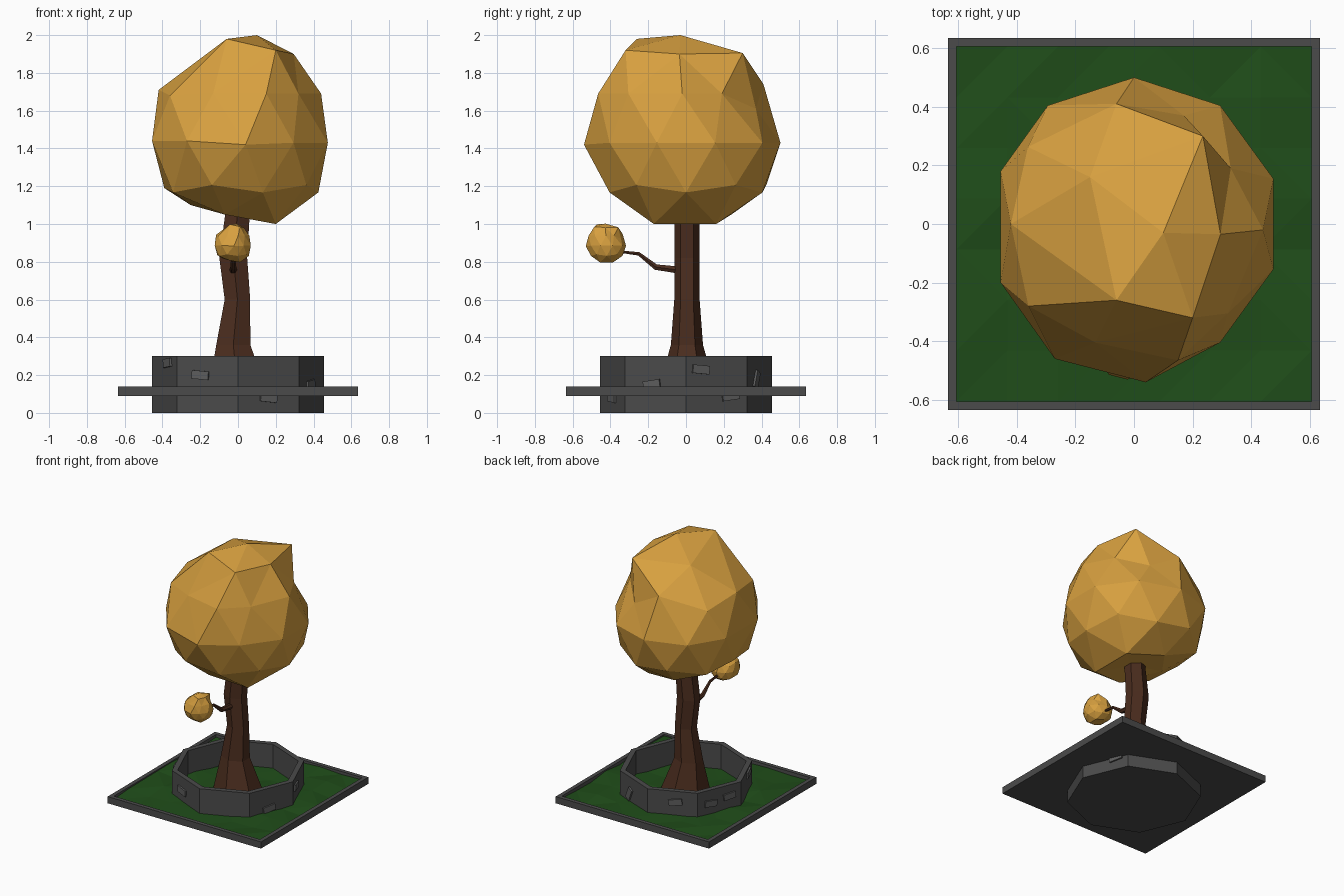
import bpy, bmesh, math, random
from mathutils import Vector, Matrix

if "Cube" in bpy.data.objects:
    bpy.data.objects.remove(bpy.data.objects["Cube"])

random.seed(4)


def material(name, rgb):
    m = bpy.data.materials.new(name)
    m.diffuse_color = (*rgb, 1)
    m.use_nodes = True
    m.node_tree.nodes["Principled BSDF"].inputs["Base Color"].default_value = m.diffuse_color
    return m


GOLD = material("gold_leaves", (0.68, 0.35, 0.05))
BARK = material("bark", (0.07, 0.026, 0.013))
GREEN = material("grass", (0.014, 0.075, 0.01))
STONE = material("dark_stone", (0.07, 0.07, 0.07))
BRICK = material("light_stone", (0.11, 0.11, 0.11))


def finish(name, bm, mat, fix_normals=True):
    if fix_normals:
        bmesh.ops.recalc_face_normals(bm, faces=bm.faces)
    me = bpy.data.meshes.new(name)
    bm.to_mesh(me)
    bm.free()
    me.materials.append(mat)
    ob = bpy.data.objects.new(name, me)
    bpy.context.collection.objects.link(ob)
    return ob


def loft(name, rings, mat, cap_start=True, cap_end=True):
    """Skin a list of equally sized point rings."""
    bm = bmesh.new()
    vs = [[bm.verts.new(p) for p in ring] for ring in rings]
    n = len(vs[0])
    for a, b in zip(vs, vs[1:]):
        for i in range(n):
            j = (i + 1) % n
            bm.faces.new((a[i], a[j], b[j], b[i]))
    if cap_start:
        bm.faces.new(vs[0][::-1])
    if cap_end:
        bm.faces.new(vs[-1])
    return finish(name, bm, mat)


def ring(n, rx, ry, z, cx=0, cy=0, turn=0):
    return [(cx + rx * math.cos(turn + math.tau * i / n),
             cy + ry * math.sin(turn + math.tau * i / n), z) for i in range(n)]


# Square tray with a raised border
R2 = math.sqrt(2)
loft("base_tray", [ring(4, r * R2, r * R2, z, turn=math.pi / 4) for r, z in
                   ((0.635, 0.09), (0.635, 0.14), (0.605, 0.14), (0.605, 0.10))], STONE)

# Gently uneven grass
bm = bmesh.new()
bmesh.ops.create_grid(bm, x_segments=7, y_segments=7, size=0.605)
for v in bm.verts:
    v.co.z = 0.122 + random.uniform(-0.012, 0.012)
bmesh.ops.triangulate(bm, faces=bm.faces)
finish("grass", bm, GREEN, False)

# Eight-sided planter wall, closed underneath
loft("planter_wall", [ring(8, r, r, z) for r, z in
                      ((0.455, 0), (0.455, 0.30), (0.415, 0.30), (0.415, 0.10))], STONE)

# Raised stones on the wall: face angle, offset along face, height, tilt
stones = [(247.5, -0.04, 0.20, -5), (202.5, 0.05, 0.265, 5), (292.5, 0.0, 0.08, -6),
          (337.5, -0.02, 0.15, 8), (22.5, -0.09, 0.23, -5), (22.5, 0.08, 0.09, 8),
          (67.5, -0.05, 0.175, 65), (112.5, 0.02, 0.22, 10), (157.5, -0.07, 0.20, -6),
          (157.5, 0.08, 0.22, 5)]
bm = bmesh.new()
for deg, s, z, tilt in stones:
    m = (Matrix.Rotation(math.radians(deg), 4, 'Z') @ Matrix.Translation((0.42, s, z))
         @ Matrix.Rotation(math.radians(tilt), 4, 'X') @ Matrix.Diagonal((0.024, 0.095, 0.045, 1)))
    bmesh.ops.create_cube(bm, size=1, matrix=m)
finish("wall_stones", bm, BRICK)

# Bent six-sided trunk: z, centre x, radius x, radius y
trunk = [(0.11, 0.0, 0.18, 0.155), (0.36, -0.025, 0.104, 0.085), (0.60, -0.003, 0.078, 0.067),
         (0.82, -0.025, 0.085, 0.067), (1.05, -0.003, 0.075, 0.067), (1.25, 0.0, 0.07, 0.06)]
loft("trunk", [ring(6, rx, ry, z, cx, 0.005, math.pi / 6) for z, cx, rx, ry in trunk], BARK)

# Side branch: y, z, radius
branch = [(-0.03, 0.755, 0.022), (-0.16, 0.772, 0.016), (-0.25, 0.842, 0.010), (-0.36, 0.855, 0.007)]
loft("branch", [[(-0.025 + r * math.cos(a), y + 0.4 * r * math.sin(a) * (0 < k < 3), z + r * math.sin(a))
                 for a in (math.tau * i / 6 for i in range(6))]
                for k, (y, z, r) in enumerate(branch)], BARK)

# Leaf crown: icosphere whose nearest free vertices are pulled to the lumpy positions
pulls = [(0.20, -0.32, 1.92), (-0.06, -0.26, 1.98), (0.10, -0.03, 2.0), (0.295, -0.035, 1.90),
         (0.235, 0.30, 1.905), (-0.06, 0.41, 1.74), (-0.15, 0.16, 1.90), (0.33, 0.19, 1.69),
         (0.17, 0.37, 1.61), (0.44, -0.02, 1.69), (-0.42, 0.0, 1.71), (0.15, -0.465, 1.69),
         (0.32, -0.305, 1.69), (0.04, -0.54, 1.42), (-0.27, -0.46, 1.44), (-0.455, -0.20, 1.44),
         (-0.455, 0.18, 1.44), (-0.36, -0.28, 1.68), (0.2, 0.16, 1.0), (0.2, -0.17, 1.0),
         (-0.07, 0.24, 1.05), (-0.07, -0.24, 1.05), (-0.25, 0.0, 1.10), (0.02, 0.0, 1.04),
         (-0.39, 0.0, 1.19)]
bm = bmesh.new()
CENTRE = Vector((0, 0, 1.43))
bmesh.ops.create_icosphere(bm, subdivisions=2, radius=0.5, matrix=Matrix.Translation(CENTRE))
free = list(bm.verts)
for p in map(Vector, pulls):
    v = min(free, key=lambda q: (q.co - p).length)
    free.remove(v)
    v.co = p
crown = finish("leaf_crown", bm, GOLD, False)

# Small leaf cluster on the branch: the same lump, scaled
bm = bmesh.new()
bm.from_mesh(crown.data)
bm.transform(Matrix.Translation((-0.03, -0.42, 0.885)) @ Matrix.Scale(0.205, 4)
             @ Matrix.Translation(-CENTRE))
finish("branch_leaves", bm, GOLD, False)
